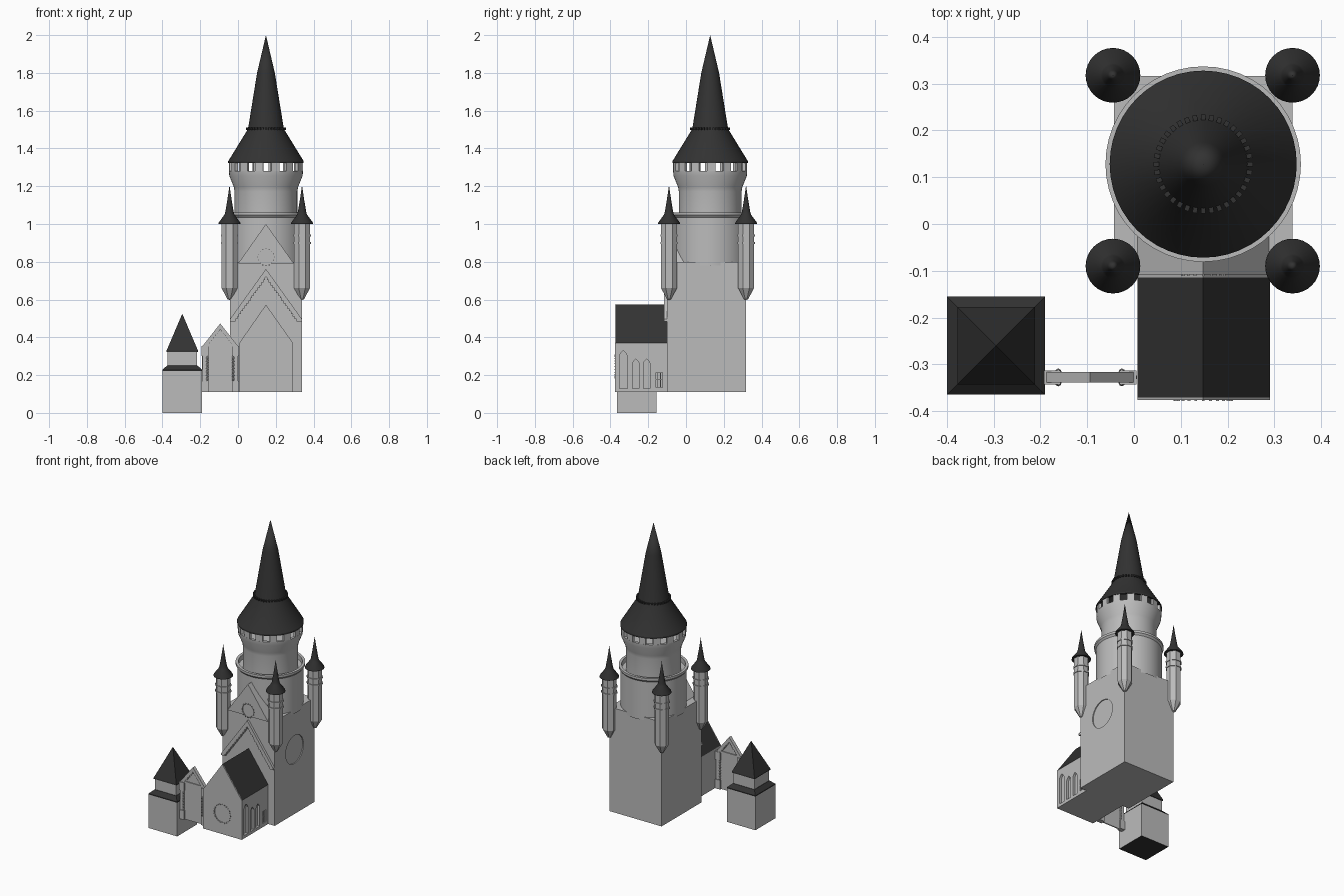
import bpy, bmesh, math
from mathutils import Vector, Matrix

if "Cube" in bpy.data.objects:
    bpy.data.objects.remove(bpy.data.objects["Cube"])


def material(name, v):
    m = bpy.data.materials.new(name)
    m.diffuse_color = (v, v, v, 1)
    m.use_nodes = True
    m.node_tree.nodes["Principled BSDF"].inputs["Base Color"].default_value = m.diffuse_color
    return m


STONE = material("light_stone", 0.5)
SLATE = material("dark_slate", 0.032)


def finish(name, bm, mats=(STONE,), dark=None, smooth=False):
    """Turn a bmesh into an object; dark(face) picks the slate faces."""
    bmesh.ops.recalc_face_normals(bm, faces=bm.faces)
    if dark:
        for f in bm.faces:
            f.material_index = 1 if dark(f) else 0
    me = bpy.data.meshes.new(name)
    bm.to_mesh(me)
    bm.free()
    ob = bpy.data.objects.new(name, me)
    bpy.context.collection.objects.link(ob)
    for m in mats:
        me.materials.append(m)
    if smooth:
        bpy.ops.object.select_all(action='DESELECT')
        ob.select_set(True)
        bpy.context.view_layer.objects.active = ob
        bpy.ops.object.shade_smooth_by_angle(angle=math.radians(30))
    return ob


def prism(bm, pts, a, b, axis='y'):
    """Extrude a (horizontal, z) polygon from a to b along y or x."""
    def at(p, d):
        return (p[0], d, p[1]) if axis == 'y' else (d, p[0], p[1])
    lo = [bm.verts.new(at(p, a)) for p in pts]
    hi = [bm.verts.new(at(p, b)) for p in pts]
    bm.faces.new(lo)
    bm.faces.new(hi[::-1])
    for i in range(len(pts)):
        j = (i + 1) % len(pts)
        bm.faces.new((lo[i], lo[j], hi[j], hi[i]))


def box(bm, x0, x1, y0, y1, z0, z1):
    prism(bm, [(x0, z0), (x1, z0), (x1, z1), (x0, z1)], y0, y1)


def lathe(bm, prof, cx, cy, n, turn=0.0):
    """Spin an (r, z) profile round a vertical axis."""
    rings = []
    for r, z in prof:
        if r == 0:
            rings.append([bm.verts.new((cx, cy, z))] * n)
        else:
            rings.append([bm.verts.new((cx + r * math.cos(turn + math.tau * i / n),
                                        cy + r * math.sin(turn + math.tau * i / n), z))
                          for i in range(n)])
    for a, b in zip(rings, rings[1:]):
        for i in range(n):
            j = (i + 1) % n
            bm.faces.new(list(dict.fromkeys((a[i], a[j], b[j], b[i]))))


def circle(cx, cz, r, n=32):
    return [(cx + r * math.cos(math.tau * i / n), cz + r * math.sin(math.tau * i / n))
            for i in range(n)]


def beads(bm, cx, cz, r, y, n, s):
    for x, z in circle(cx, cz, r, n):
        box(bm, x - s, x + s, y - s, y + s, z - s, z + s)


def chevron(bm, cx, apex, half, drop, band, y0, y1, n, tooth):
    """Gable moulding with teeth hanging below it."""
    k = drop / half
    prism(bm, [(cx - half, apex - drop), (cx - half, apex - drop - band / 3), (cx - half + band / 2, apex - drop - band / 3),
               (cx, apex - band), (cx + half - band / 2, apex - drop - band / 3),
               (cx + half, apex - drop - band / 3), (cx + half, apex - drop), (cx, apex)], y0, y1)
    for s in (-1, 1):
        for i in range(1, n):
            d = half * 0.93 * i / n
            z = apex - band - d * k
            box(bm, cx + s * d - tooth, cx + s * d + tooth, y0 + 0.003, y1, z - tooth, z + tooth)


def arch(c, w, z0, z1):
    """Pointed window outline."""
    h = w * 1.3
    return [(c - w, z0), (c + w, z0), (c + w, z1 - h), (c + w * 0.6, z1 - h * 0.42),
            (c, z1), (c - w * 0.6, z1 - h * 0.42), (c - w, z1 - h)]


def cut(ob, bm, name):
    cutter = finish(name, bm)
    cutter.hide_render = True
    cutter.hide_viewport = True
    mod = ob.modifiers.new("recess", 'BOOLEAN')
    mod.operation, mod.solver, mod.object = 'DIFFERENCE', 'EXACT', cutter


CX, CY = 0.148, 0.128

# Square keep with a round blind window on its right side
bm = bmesh.new()
box(bm, -0.043, 0.339, -0.1, 0.317, 0.11, 0.8)
keep = finish("keep", bm)
bm = bmesh.new()
prism(bm, circle(0.108, 0.537, 0.093, 40), 0.333, 0.36, 'x')
cut(keep, bm, "keep_window_cutter")

# Gable rising in front of the drum, with a rose
bm = bmesh.new()
prism(bm, [(CX - 0.148, 0.79), (CX + 0.148, 0.79), (CX, 1.0)], -0.108, 0.05)
gable = finish("upper_gable", bm)
bm = bmesh.new()
prism(bm, circle(CX, 0.825, 0.042), -0.12, -0.101)
cut(gable, bm, "gable_rose_cutter")

# Toothed moulding on the keep front, and the rose beads
bm = bmesh.new()
chevron(bm, CX, 0.762, 0.19, 0.265, 0.04, -0.116, -0.095, 18, 0.0055)
finish("keep_moulding", bm)
bm = bmesh.new()
beads(bm, CX, 0.825, 0.045, -0.108, 16, 0.003)
beads(bm, CX, 0.245, 0.061, -0.376, 24, 0.003)
finish("rose_beads", bm)

# Round drum, parapet walk and flared top
bm = bmesh.new()
lathe(bm, [(0.199, 0.78), (0.199, 1.035), (0.209, 1.047), (0.209, 1.062), (0.192, 1.062),
           (0.192, 1.03), (0.166, 1.03), (0.166, 1.172), (0.17, 1.195), (0.194, 1.255),
           (0.196, 1.28), (0.178, 1.28), (0.178, 1.262), (0, 1.262)], CX, CY, 48)
finish("drum", bm, smooth=True)

# Merlons holding up the main roof
bm = bmesh.new()
for i in range(14):
    a = math.tau * i / 14 - math.radians(101)
    m = Matrix.Translation((CX, CY, 0)) @ Matrix.Rotation(a, 4, 'Z') @ Matrix.Translation((0.187, 0, 1.302)) \
        @ Matrix.Diagonal((0.016, 0.044, 0.05, 1))
    bmesh.ops.create_cube(bm, size=1, matrix=m)
finish("merlons", bm)

# Main roof and spire with a row of studs where they meet
bm = bmesh.new()
lathe(bm, [(0.182, 1.325), (0.2, 1.322), (0.2, 1.332), (0.097, 1.5), (0.093, 1.515), (0.047, 1.8), (0, 2.0)], CX, CY, 48)
finish("main_roof", bm, (SLATE,), smooth=True)
bm = bmesh.new()
for i in range(36):
    m = Matrix.Translation((CX, CY, 0)) @ Matrix.Rotation(math.tau * i / 36, 4, 'Z') \
        @ Matrix.Translation((0.099, 0, 1.504)) @ Matrix.Diagonal((0.014, 0.01, 0.012, 1))
    bmesh.ops.create_cube(bm, size=1, matrix=m)
finish("roof_studs", bm, (SLATE,))

# Four corner turrets
for nx, x in (("left", -0.045), ("right", 0.339)):
    for ny, y in (("front", -0.09), ("back", 0.318)):
        bm = bmesh.new()
        lathe(bm, [(0, 0.598), (0.012, 0.602), (0.045, 0.66), (0.045, 1.003), (0, 1.003)], x, y, 8, math.pi / 8)
        for z in (0.9, 0.94):
            lathe(bm, [(0.04, z - 0.005), (0.05, z - 0.005), (0.05, z + 0.005), (0.04, z + 0.005)], x, y, 8, math.pi / 8)
        finish(f"{ny}_{nx}_turret", bm)
        bm = bmesh.new()
        lathe(bm, [(0, 1.0), (0.0585, 1.0), (0.057, 1.008), (0.026, 1.05), (0.022, 1.065), (0.011, 1.13), (0, 1.205)], x, y, 32)
        finish(f"{ny}_{nx}_turret_roof", bm, (SLATE,), smooth=True)

# Hall with slate roof, rose recess and side windows
bm = bmesh.new()
outline = [(0.007, 0.11), (0.291, 0.11), (0.291, 0.37), (CX, 0.573), (0.007, 0.37)]
prism(bm, outline, -0.371, -0.095)
hall = finish("hall", bm, (STONE, SLATE), lambda f: f.normal.z > 0.3)
bm = bmesh.new()
prism(bm, outline, -0.376, -0.371)
front = finish("hall_front", bm)
bm = bmesh.new()
prism(bm, circle(CX, 0.245, 0.058), -0.39, -0.3715)
cut(front, bm, "hall_rose_cutter")
bm = bmesh.new()
for c, w, z1 in ((-0.332, 0.021, 0.33), (-0.266, 0.018, 0.285), (-0.208, 0.018, 0.285)):
    prism(bm, arch(c, w, 0.13, z1), 0.276, 0.31, 'x')
prism(bm, [(-0.16, 0.135), (-0.125, 0.135), (-0.125, 0.215), (-0.16, 0.215)], 0.276, 0.31, 'x')
cut(hall, bm, "hall_window_cutter")
bm = bmesh.new()
for y in (-0.15, -0.135):
    box(bm, 0.276, 0.29, y - 0.002, y + 0.002, 0.135, 0.215)
box(bm, 0.276, 0.29, -0.16, -0.125, 0.173, 0.177)
finish("side_hatch_bars", bm)

# Gabled gate between hall and side tower
GX = -0.094
bm = bmesh.new()
prism(bm, [(-0.19, 0.11), (0.006, 0.11), (0.006, 0.345), (GX, 0.462), (-0.19, 0.345)], -0.331, -0.324)
finish("gate_wall", bm)
bm = bmesh.new()
chevron(bm, GX, 0.473, 0.097, 0.123, 0.032, -0.339, -0.316, 9, 0.0045)
box(bm, -0.17, -0.015, -0.337, -0.318, 0.352, 0.364)
finish("gate_gable", bm)
bm = bmesh.new()
for s in (-1, 1):
    a, b = sorted((GX + s * 0.063, GX + s * 0.099))
    box(bm, a, b, -0.343, -0.313, 0.11, 0.17)
    box(bm, a + 0.004, b - 0.004, -0.339, -0.317, 0.17, 0.3)
    box(bm, a, b, -0.343, -0.313, 0.3, 0.355)
    for y in (-0.34, -0.316):
        for k in range(7):
            z = 0.17 + k * 0.0185
            lathe(bm, [(0.004, z), (0.007, z + 0.009), (0.004, z + 0.0185)], GX + s * 0.068, y, 8)
finish("gate_posts", bm)

# Square side tower with skirt roof and pyramid roof
TX, TY, Q, D = -0.295, -0.26, math.pi / 4, math.sqrt(2)
bm = bmesh.new()
lathe(bm, [(0, 0), (0.105 * D, 0), (0.105 * D, 0.222), (0.105 * D, 0.228), (0.079 * D, 0.252),
           (0.077 * D, 0.252), (0.077 * D, 0.325)], TX, TY, 4, Q)
finish("side_tower", bm, (STONE, SLATE),
       lambda f: f.normal.z < -0.5 or 0.222 < f.calc_center_median().z < 0.253)
bm = bmesh.new()
lathe(bm, [(0, 0.323), (0.083 * D, 0.323), (0.083 * D, 0.33), (0, 0.525)], TX, TY, 4, Q)
finish("side_tower_roof", bm, (SLATE,))
